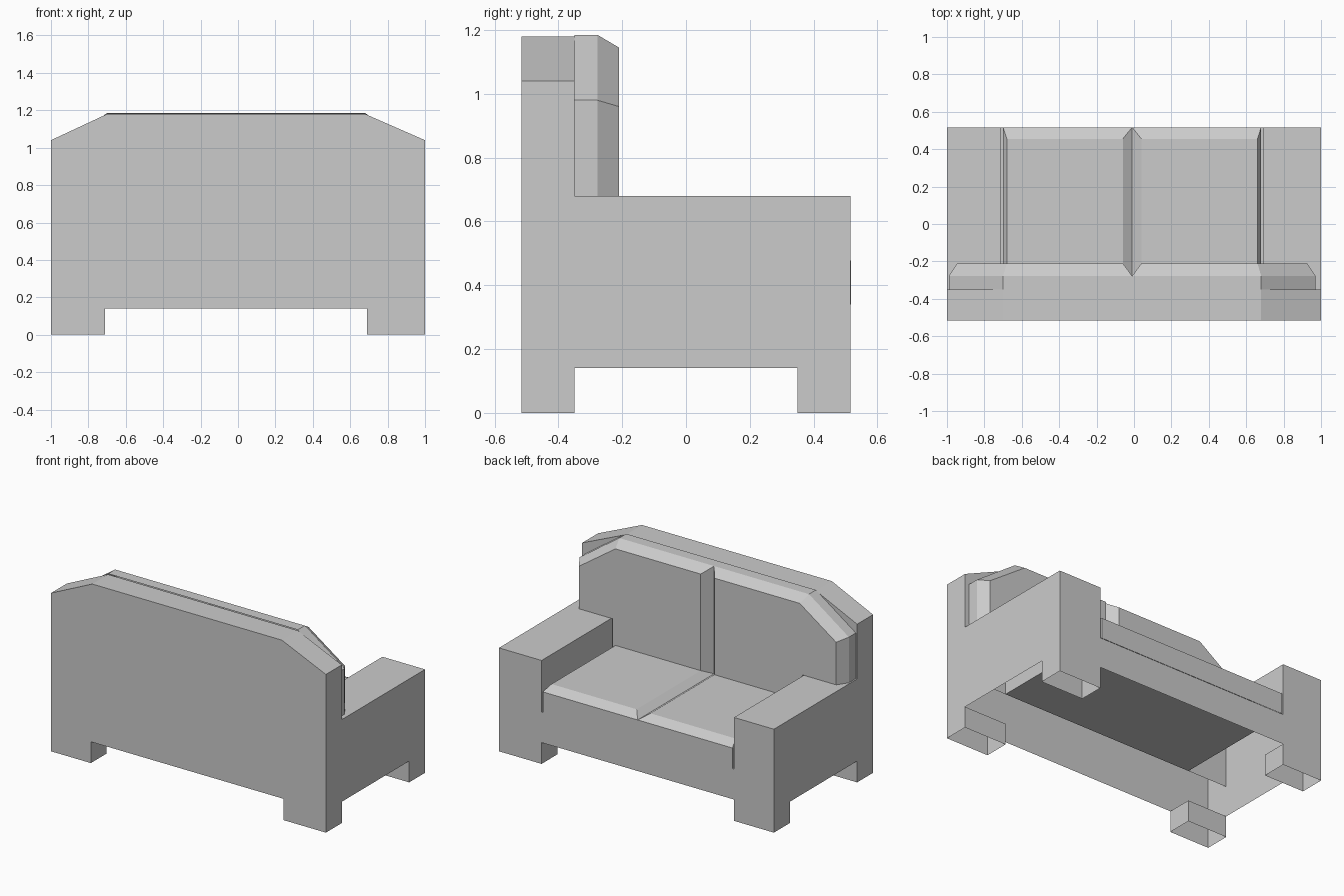
import bpy, bmesh

if "Cube" in bpy.data.objects:
    bpy.data.objects.remove(bpy.data.objects["Cube"])

BACK, BACK_FRONT, FRONT = -0.515, -0.35, 0.515
DECK, RAIL, ARM = 0.34, 0.14, 0.68
MID = -0.01  # centre line of the cushions


def sheets(name, polygons):
    """Object made of flat polygons welded along shared corners."""
    bm = bmesh.new()
    for poly in polygons:
        bm.faces.new([bm.verts.new(p) for p in poly])
    bmesh.ops.remove_doubles(bm, verts=bm.verts, dist=0.0005)
    bmesh.ops.recalc_face_normals(bm, faces=bm.faces)
    mesh = bpy.data.meshes.new(name)
    bm.to_mesh(mesh)
    bm.free()
    obj = bpy.data.objects.new(name, mesh)
    bpy.context.collection.objects.link(obj)
    return obj


def across(points, y):
    return [(x, y, z) for x, z in points]


def side(points, x):
    return [(x, y, z) for y, z in points]


def loft(rings, skip):
    """Walls between rings plus a cap on the last; skip = hidden wall indices."""
    polys = [rings[-1]]
    n = len(rings[0])
    for k, (a, b) in enumerate(zip(rings, rings[1:])):
        for i in range(n):
            if (k, i) not in skip:
                j = (i + 1) % n
                polys.append([a[i], a[j], b[j], b[i]])
    return polys


def mirrored(name, polys):
    obj = sheets(name, polys)
    obj.location.x = MID
    obj.modifiers.new("Mirror", 'MIRROR').use_clip = True
    return obj


# Backrest: rear panel with leg cut-out, shoulders and front sheet
top = [(-1, 1.04), (-0.70, 1.18), (0.68, 1.18), (1, 1.04)]
feet = [(1, 0), (0.69, 0), (0.69, RAIL), (-0.71, RAIL), (-0.71, 0), (-1, 0)]
back = [across(top + feet, BACK),
        across(top + [(1, DECK), (-1, DECK)], BACK_FRONT)]
for a, b in zip(top, top[1:]):
    back.append(across([a, b], BACK) + across([b, a], BACK_FRONT))
sheets("backrest", back)

# Arms: outer side, top and inner wall, open underneath
outline = [(BACK, 0), (BACK, 1.04), (BACK_FRONT, 1.04), (BACK_FRONT, ARM), (FRONT, ARM),
           (FRONT, 0), (0.35, 0), (0.35, RAIL), (-0.35, RAIL), (-0.35, 0)]
for label, xo, xi in (("left", -1, -0.71), ("right", 1, 0.69)):
    sheets(label + "_arm", [
        side(outline, xo),
        [(xo, BACK_FRONT, ARM), (xi, BACK_FRONT, ARM), (xi, FRONT, ARM), (xo, FRONT, ARM)],
        side([(BACK_FRONT, DECK), (FRONT, DECK), (FRONT, ARM), (BACK_FRONT, ARM)], xi)])
    # Inner walls of the legs
    for end, y0, y1 in (("back", BACK, -0.35), ("front", FRONT, 0.35)):
        sheets(f"{label}_{end}_leg", [
            side([(y0, 0), (y1, 0), (y1, RAIL), (y0, RAIL)], xi),
            across([(xo, 0), (xi, 0), (xi, RAIL), (xo, RAIL)], y1)])

# Front panel: arm fronts joined by the rail
sheets("front_panel", [across(
    [(-1, ARM), (-0.71, ARM), (-0.71, DECK), (0.69, DECK), (0.69, ARM), (1, ARM)] + feet, FRONT)])

# Seat deck
sheets("seat_deck", [[(-0.71, BACK_FRONT, DECK), (0.69, BACK_FRONT, DECK),
                      (0.69, FRONT, DECK), (-0.71, FRONT, DECK)]])


# Seat cushions with chamfered edges
def seat_ring(x0, x1, y1, z):
    return [(x0, BACK_FRONT, z), (x1, BACK_FRONT, z), (x1, y1, z), (x0, y1, z)]


mirrored("seat_cushions", loft(
    [seat_ring(0, 0.69, 0.517, DECK), seat_ring(0, 0.69, 0.517, 0.477),
     seat_ring(0.05, 0.67, 0.455, 0.51)], {(0, 3), (0, 0)}))

# Back cushions, resting on the arms and reaching down to the seat
outer = [(0, 0.48), (0, 1.185), (0.69, 1.185), (0.98, 0.98), (0.98, ARM), (0.69, ARM), (0.69, 0.48)]
inner = [(0.05, 0.48), (0.05, 1.145), (0.67, 1.145), (0.935, 0.96), (0.935, ARM), (0.69, ARM), (0.69, 0.48)]
mirrored("back_cushions", loft(
    [across(outer, BACK_FRONT), across(outer, -0.278), across(inner, -0.21)], {(0, 0)}))
